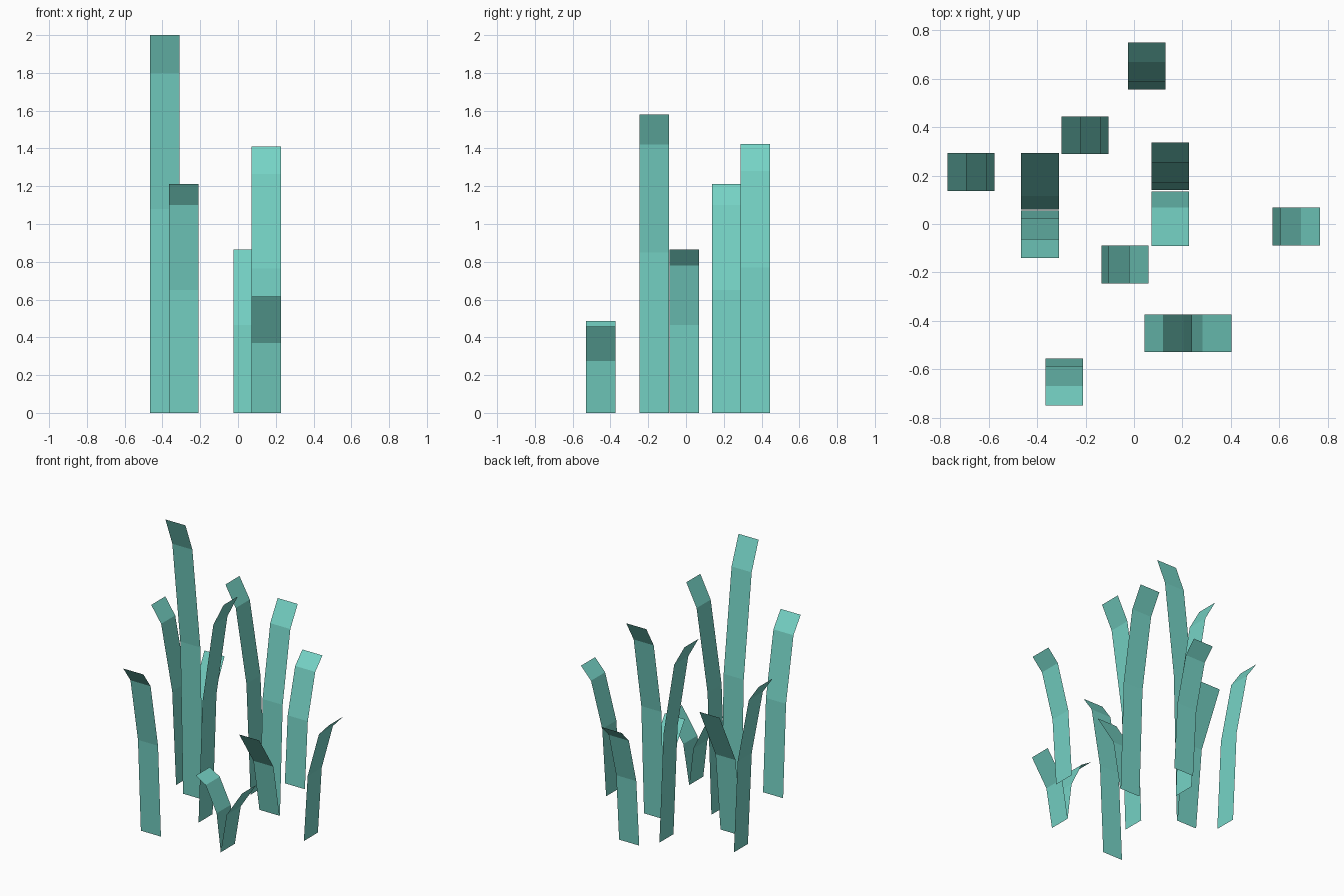
import bpy, bmesh

if "Cube" in bpy.data.objects:
    bpy.data.objects.remove(bpy.data.objects["Cube"])

mat = bpy.data.materials.new("teal_leaf")
mat.diffuse_color = (0.18, 0.65, 0.56, 1)
mat.use_nodes = True
mat.node_tree.nodes["Principled BSDF"].inputs["Base Color"].default_value = mat.diffuse_color
HALF = 0.078  # half width of every blade


def blade(name, axis, side, profile):
    """Ribbon: profile of (offset, z) along axis, widened across the other axis at side."""
    bm = bmesh.new()
    rows = []
    for u, z in profile:
        row = []
        for s in (-HALF, HALF):
            co = (u, side + s, z) if axis == 'x' else (side + s, u, z)
            row.append(bm.verts.new(co))
        rows.append(row)
    for a, b in zip(rows, rows[1:]):
        bm.faces.new((a[0], a[1], b[1], b[0]))
    bmesh.ops.recalc_face_normals(bm, faces=bm.faces)
    me = bpy.data.meshes.new(name)
    bm.to_mesh(me)
    bm.free()
    me.materials.append(mat)
    bpy.context.collection.objects.link(bpy.data.objects.new(name, me))


# Blades bending sideways (x) and front/back (y)
blades = [
    ('x', 0.215, [(-.577, 0), (-.607, .65), (-.693, 1.10), (-.77, 1.213)]),
    ('x', 0.367, [(-.105, 0), (-.137, .77), (-.22, 1.28), (-.30, 1.424)]),
    ('x', -0.167, [(-.135, 0), (-.105, .85), (-.02, 1.42), (.06, 1.58)]),
    ('x', -0.01, [(.573, 0), (.603, .465), (.69, .78), (.768, .865)]),
    ('x', -0.452, [(.237, 0), (.205, .265), (.12, .44), (.043, .487)]),
    ('y', -0.288, [(-.555, 0), (-.587, .65), (-.67, 1.10), (-.75, 1.213)]),
    ('y', -0.388, [(.055, 0), (.025, 1.08), (-.063, 1.80), (-.14, 2.0)]),
    ('y', 0.15, [(.14, 0), (.17, .765), (.255, 1.265), (.337, 1.41)]),
    ('y', 0.053, [(.555, 0), (.587, .465), (.67, .78), (.75, .865)]),
]
for i, (axis, side, prof) in enumerate(blades):
    blade(f"tall_blade_{i + 1}", axis, side, prof)

# Shorter two-segment blades
short = [
    ('x', -0.452, [(.237, 0), (.283, .275), (.403, .457)]),
    ('y', 0.15, [(.135, 0), (.068, .37), (-.09, .615)]),
    ('y', -0.388, [(.06, 0), (.115, .55), (.293, .915)]),
]
for i, (axis, side, prof) in enumerate(short):
    blade(f"short_blade_{i + 1}", axis, side, prof)
